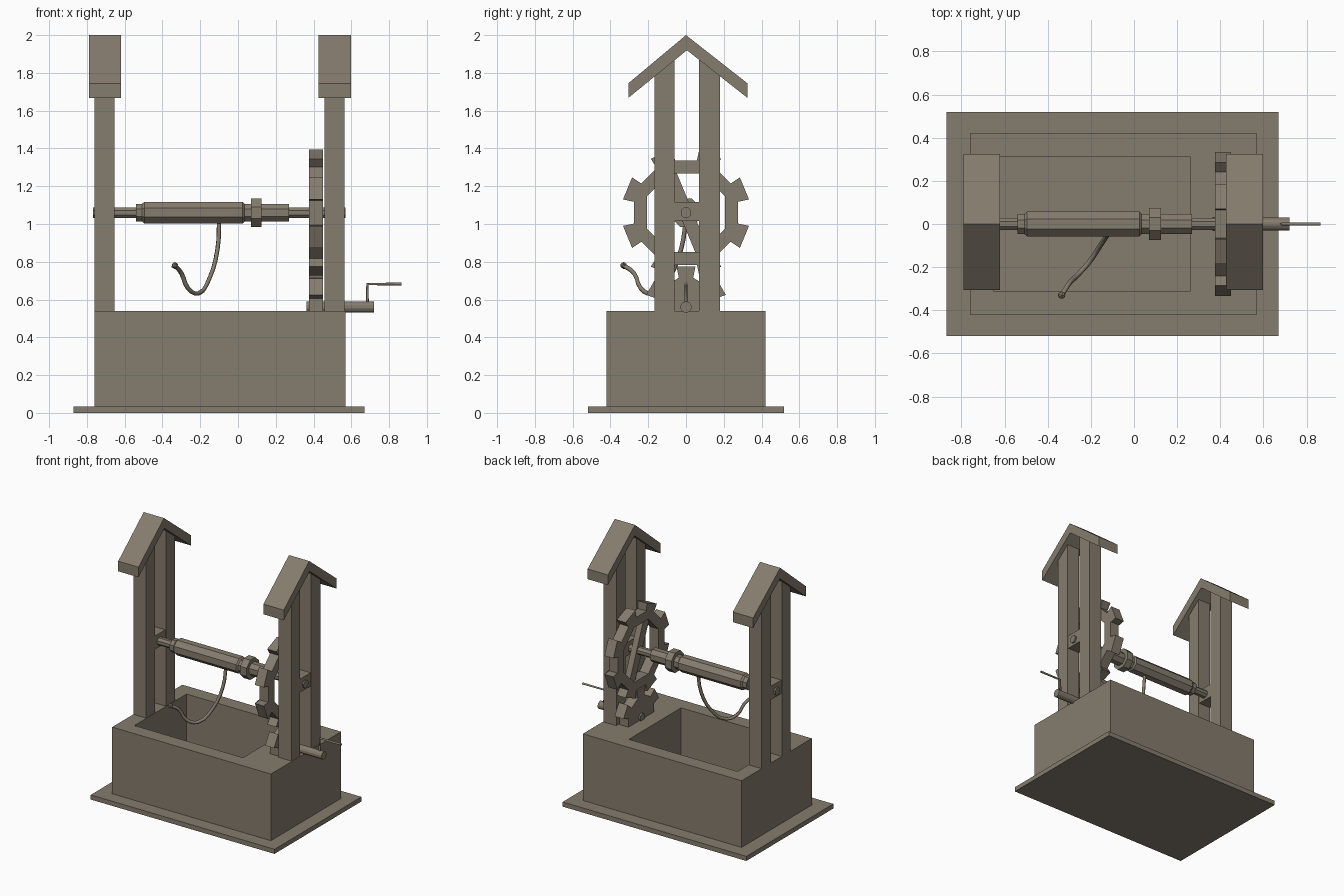
import bpy, bmesh, math
from mathutils import Vector

if "Cube" in bpy.data.objects:
    bpy.data.objects.remove(bpy.data.objects["Cube"])

stone = bpy.data.materials.new("grey brown")
stone.diffuse_color = (0.235, 0.20, 0.155, 1)
stone.use_nodes = True
stone.node_tree.nodes["Principled BSDF"].inputs["Base Color"].default_value = stone.diffuse_color


def finish(bm, name):
    bmesh.ops.recalc_face_normals(bm, faces=bm.faces)
    me = bpy.data.meshes.new(name)
    bm.to_mesh(me)
    bm.free()
    ob = bpy.data.objects.new(name, me)
    me.materials.append(stone)
    bpy.context.collection.objects.link(ob)
    return ob


def prism(name, pts, x0, x1):
    """Extrude a (y, z) outline along x."""
    bm = bmesh.new()
    face = bm.faces.new([bm.verts.new((x0, y, z)) for y, z in pts])
    ext = bmesh.ops.extrude_face_region(bm, geom=[face])["geom"]
    bmesh.ops.translate(bm, vec=(x1 - x0, 0, 0),
                        verts=[v for v in ext if isinstance(v, bmesh.types.BMVert)])
    return finish(bm, name)


def box(name, x0, x1, y0, y1, z0, z1):
    return prism(name, [(y0, z0), (y1, z0), (y1, z1), (y0, z1)], x0, x1)


def turned(name, stations, z, sides):
    """Revolve (x, radius) stations about an x axis at height z."""
    bm = bmesh.new()
    rings = []
    for x, r in stations:
        rings.append([bm.verts.new((x, r * math.cos(a), z + r * math.sin(a)))
                      for a in [(k + 0.5) * math.tau / sides for k in range(sides)]])
    for a, b in zip(rings, rings[1:]):
        for k in range(sides):
            j = (k + 1) % sides
            bm.faces.new((a[k], a[j], b[j], b[k]))
    bm.faces.new(rings[0])
    bm.faces.new(rings[-1])
    return finish(bm, name)


def gear(name, n, z, x0, x1, start, root, tip, root_w, tip_w, bore):
    """Ring with flared teeth and a polygonal bore."""
    bm = bmesh.new()
    cols = []
    step = math.tau / n
    for k in range(n):
        a = start + k * step
        for r, w in ((root, -root_w), (tip, -tip_w), (tip, 0), (tip, tip_w), (root, root_w)):
            off = math.atan2(w, r)
            rad, t = math.hypot(r, w), a + off
            inner = bore / math.cos(step / 2 - abs(off))
            cols.append([bm.verts.new((x, q * math.cos(t), z + q * math.sin(t)))
                         for q, x in ((rad, x0), (rad, x1), (inner, x1), (inner, x0))])
    for a, b in zip(cols, cols[1:] + cols[:1]):
        for i in range(4):
            j = (i + 1) % 4
            bm.faces.new((a[i], a[j], b[j], b[i]))
    return finish(bm, name)


def rod(name, pts, radius, smooth):
    cu = bpy.data.curves.new(name, "CURVE")
    cu.dimensions = "3D"
    cu.bevel_depth = radius
    cu.bevel_resolution = 1
    cu.use_fill_caps = True
    cu.resolution_u = 3
    sp = cu.splines.new("BEZIER")
    sp.bezier_points.add(len(pts) - 1)
    for p, co in zip(sp.bezier_points, pts):
        p.co = co
        p.handle_left_type = p.handle_right_type = "AUTO" if smooth else "VECTOR"
    cu.materials.append(stone)
    ob = bpy.data.objects.new(name, cu)
    bpy.context.collection.objects.link(ob)


# ground slab
box("base_plate", -0.87, 0.67, -0.52, 0.52, 0, 0.035)

# well basin with an off-centre shaft
basin = box("basin", -0.76, 0.57, -0.42, 0.42, 0.03, 0.54)
bm = bmesh.new()
bm.from_mesh(basin.data)
bm.normal_update()
top = max(bm.faces, key=lambda f: f.calc_center_median().z)
bmesh.ops.inset_region(bm, faces=[top], thickness=0.1)
for v in top.verts:
    v.co.x = 0.26 if v.co.x > 0 else -0.65
    v.co.y = math.copysign(0.312, v.co.y)
ext = bmesh.ops.extrude_face_region(bm, geom=[top])["geom"]
for v in ext:
    if isinstance(v, bmesh.types.BMVert):
        v.co.z = 0.04
if top.is_valid:
    bmesh.ops.delete(bm, geom=[top], context="FACES_ONLY")
bmesh.ops.recalc_face_normals(bm, faces=bm.faces)
bm.to_mesh(basin.data)
bm.free()

# two end frames: paired posts, bearing block and small roof
roof = [(0, 2.0), (0.325, 1.745), (0.325, 1.668), (0.005, 1.92), (-0.305, 1.668), (-0.305, 1.745)]
for side, x0 in (("left", -0.76), ("right", 0.457)):
    x1 = x0 + 0.107
    for tag, y0, y1 in (("front", -0.167, -0.062), ("back", 0.07, 0.18)):
        slope = lambda y: 1.945 - 0.785 * abs(y)
        prism(f"{side}_{tag}_post", [(y0, 0.53), (y1, 0.53), (y1, slope(y1)), (y0, slope(y0))], x0, x1)
    box(f"{side}_bearing_block", x0 + 0.005, x1 - 0.005, -0.064, 0.072, 1.015, 1.117)
    prism(f"{side}_roof", roof, x0 - 0.03, x0 + 0.14)

# windlass axle with drum and collar
turned("windlass_axle", [(-0.768, 0.03), (-0.54, 0.03), (-0.54, 0.051), (-0.508, 0.051),
                         (-0.495, 0.062), (0.025, 0.062), (0.035, 0.051), (0.07, 0.051),
                         (0.07, 0.081), (0.125, 0.081), (0.125, 0.051), (0.27, 0.051),
                         (0.27, 0.03), (0.57, 0.03)], 1.06, 8)

# large gear with a diagonal spoke bar
gear("large_gear", 8, 1.06, 0.375, 0.45, math.pi / 8, 0.28, 0.335, 0.045, 0.063, 0.207)
along = Vector((math.cos(math.radians(112.5)), math.sin(math.radians(112.5))))
across = Vector((-along.y, along.x))
bar = [along * s * 0.22 + across * t * 0.035 for s, t in ((1, 1), (1, -1), (-1, -1), (-1, 1))]
prism("gear_spoke", [(p.x, p.y + 1.06) for p in bar], 0.39, 0.435)

# small driving gear, shaft and crank
gear("small_gear", 6, 0.56, 0.375, 0.45, math.pi / 6, 0.155, 0.215, 0.038, 0.05, 0.02)
turned("crank_shaft", [(0.363, 0.03), (0.72, 0.03)], 0.56, 12)
rod("crank_handle", [(0.685, 0, 0.57), (0.685, 0, 0.682), (0.865, 0, 0.682)], 0.008, False)

# hanging rope with a knotted end
rope = [(-0.1, 0, 1.02), (-0.108, -0.025, 0.87), (-0.15, -0.09, 0.715), (-0.21, -0.18, 0.632),
        (-0.265, -0.24, 0.66), (-0.3, -0.275, 0.74), (-0.335, -0.33, 0.78)]
rod("rope", rope, 0.012, True)
bm = bmesh.new()
bmesh.ops.create_icosphere(bm, subdivisions=1, radius=0.019)
bmesh.ops.translate(bm, vec=rope[-1], verts=bm.verts)
finish(bm, "rope_knot")
